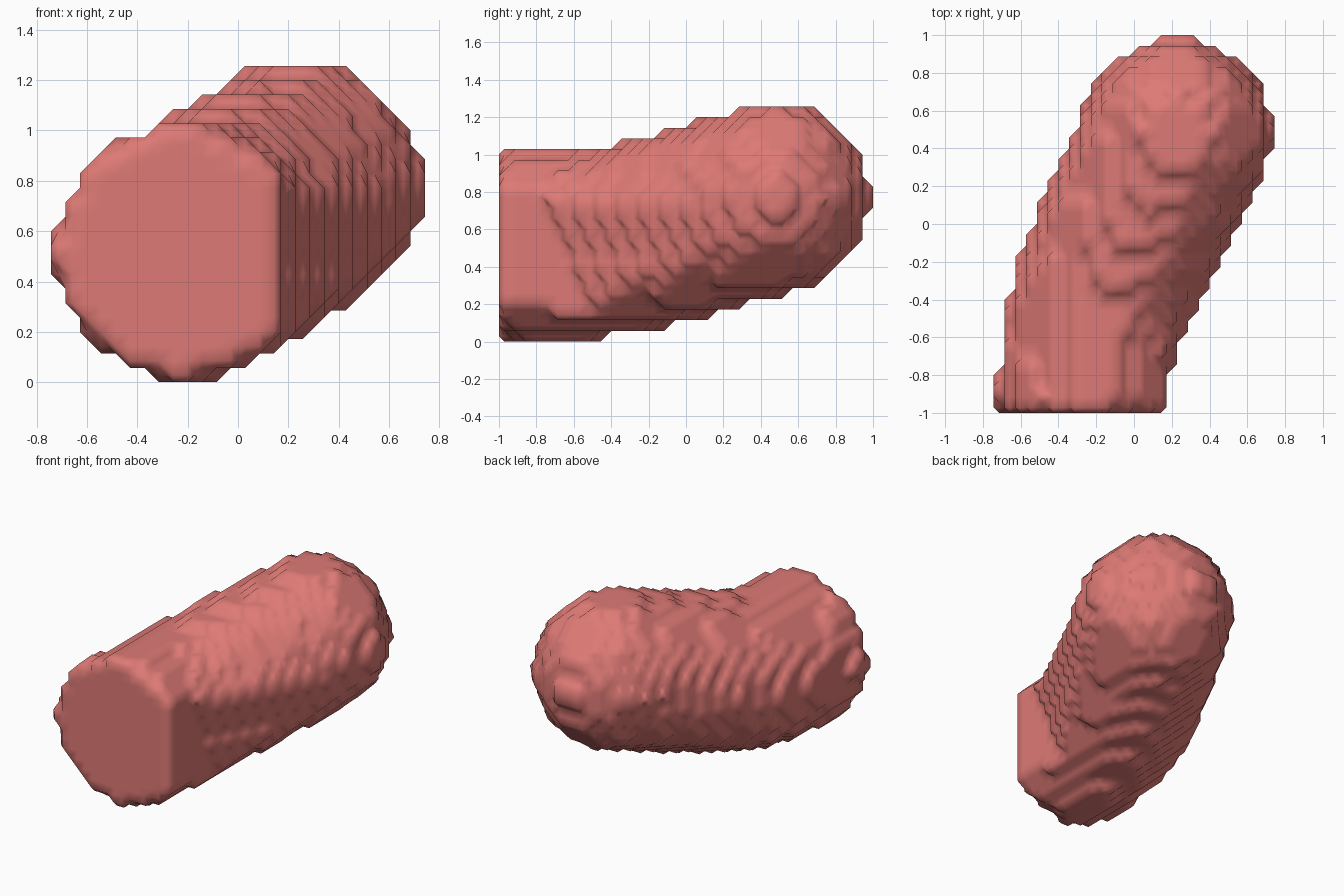
import bpy, bmesh
from itertools import product
from mathutils import Vector
from mathutils.geometry import intersect_point_line

cube = bpy.data.objects.get("Cube")
if cube:
    bpy.data.objects.remove(cube, do_unlink=True)

# Voxel grid: counts along x, y, z
STEP = 2 / 35
COUNT = (26, 35, 22)
ORIGIN = Vector((-13 * STEP, -1, 0)) + Vector((STEP, STEP, STEP)) / 2

# Centre line of the tube, from the cut front end to the domed back end
PATH = [Vector(p) for p in (
    (-0.23, -1.1, 0.524), (-0.222, -0.93, 0.516), (-0.2, -0.66, 0.511),
    (-0.155, -0.4, 0.536), (-0.08, -0.2, 0.582), (0.005, 0, 0.631),
    (0.2286, 0.479, 0.7714))]


def inside(p):
    """True within the rounded tube, trimmed along its flattened front side."""
    if p.x > max(0.145, 0.21 + 0.5 * (p.y + 0.72) + 0.22 * (p.z - 0.75)):
        return False
    radius = 0.492 if p.y < -0.95 else 0.504
    for a, b in zip(PATH, PATH[1:]):
        t = min(1, max(0, intersect_point_line(p, a, b)[1]))
        if (p - a.lerp(b, t)).length <= radius:
            return True
    return False


filled = {c for c in product(*map(range, COUNT)) if inside(ORIGIN + Vector(c) * STEP)}


def cell_faces():
    """The six faces of a unit cell, each wound outward."""
    faces = []
    for axis in range(3):
        for side in (0, 1):
            ring = []
            for u, v in ((0, 0), (1, 0), (1, 1), (0, 1)):
                corner = [0, 0, 0]
                corner[axis], corner[(axis + 1) % 3], corner[(axis + 2) % 3] = side, u, v
                ring.append(tuple(corner))
            faces.append(ring if side else ring[::-1])
    return faces


FACES = cell_faces()
bm = bmesh.new()
verts = {}


def edge_vert(a, b):
    """Vertex halfway between two neighbouring voxel centres."""
    key = tuple(i + j for i, j in zip(a, b))
    if key not in verts:
        verts[key] = bm.verts.new(ORIGIN + Vector(key) * STEP / 2)
    return verts[key]


# Surface: link the crossings on each cell face, then close them into loops
for cell in product(*(range(-1, n) for n in COUNT)):
    follow = {}
    for face in FACES:
        ring = [tuple(c + d for c, d in zip(cell, corner)) for corner in face]
        state = [c in filled for c in ring]
        for i in range(4):
            if not state[i] and state[(i + 1) % 4]:
                j = (i + 1) % 4
                while state[(j + 1) % 4]:
                    j = (j + 1) % 4
                start = edge_vert(ring[i], ring[(i + 1) % 4])
                follow[start] = edge_vert(ring[j], ring[(j + 1) % 4])
    while follow:
        first, v = follow.popitem()
        loop = [first]
        while v is not first:
            loop.append(v)
            v = follow.pop(v)
        if len(loop) > 2 and not bm.faces.get(loop):
            bm.faces.new(loop)

bmesh.ops.triangulate(bm, faces=[f for f in bm.faces if len(f.verts) > 4])
bmesh.ops.recalc_face_normals(bm, faces=bm.faces[:])
for f in bm.faces:
    f.smooth = True

# Object and its single colour
mesh = bpy.data.meshes.new("rounded_tube")
bm.to_mesh(mesh)
bm.free()
mat = bpy.data.materials.new("coral_red")
mat.use_nodes = True
colour = (0.73, 0.195, 0.18, 1)
mat.diffuse_color = colour
mat.node_tree.nodes["Principled BSDF"].inputs["Base Color"].default_value = colour
mesh.materials.append(mat)
obj = bpy.data.objects.new("rounded_tube", mesh)
bpy.context.collection.objects.link(obj)
